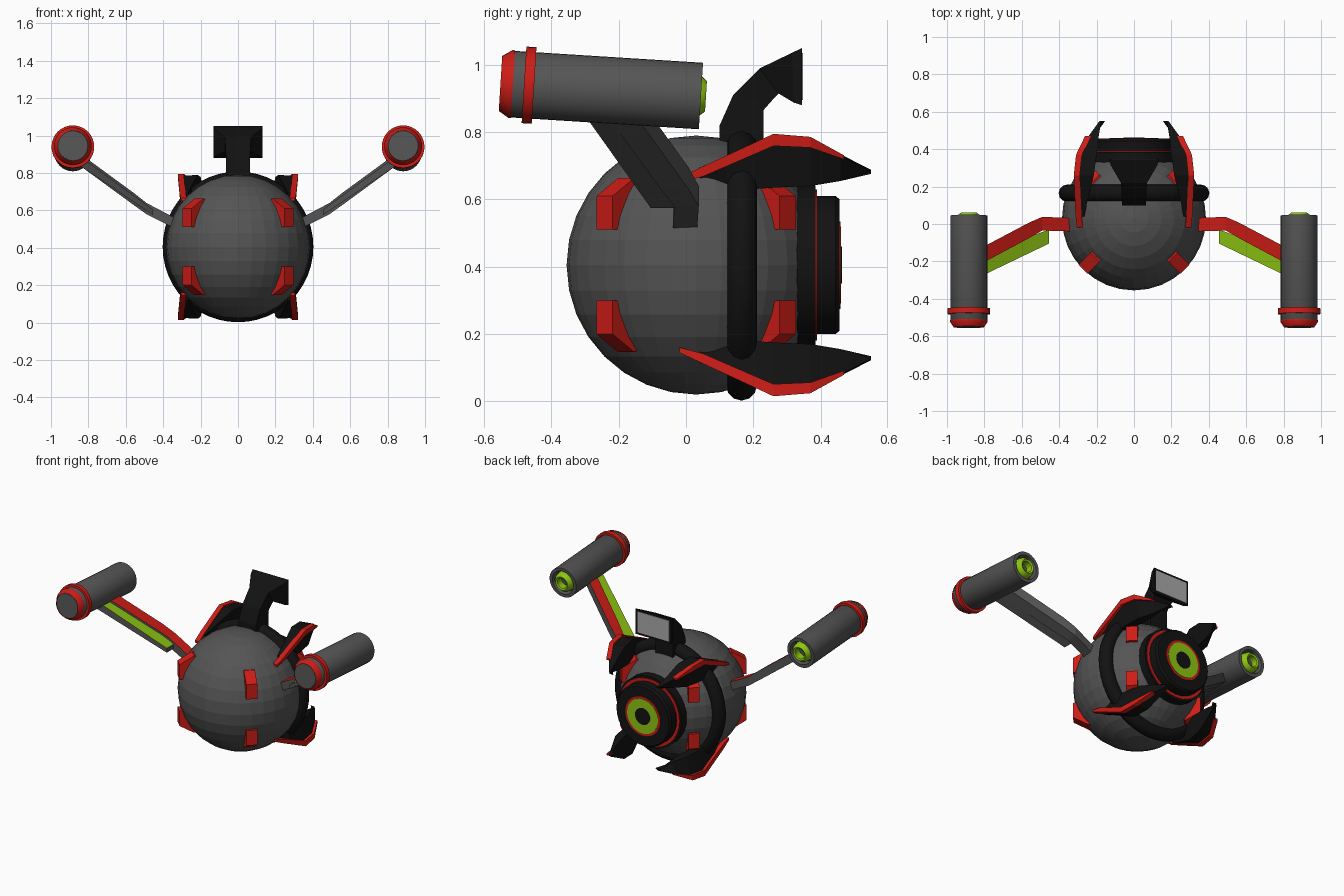
import bpy, bmesh, math
from mathutils import Matrix, Vector

if "Cube" in bpy.data.objects:
    bpy.data.objects.remove(bpy.data.objects["Cube"])


def material(name, rgb):
    m = bpy.data.materials.new(name)
    m.diffuse_color = (*rgb, 1)
    m.use_nodes = True
    m.node_tree.nodes["Principled BSDF"].inputs["Base Color"].default_value = m.diffuse_color
    return m


GREY = material("dark_grey", (0.09, 0.09, 0.09))
BLACK = material("black", (0.006, 0.006, 0.006))
RED = material("red", (0.62, 0.012, 0.008))
GREEN = material("green", (0.27, 0.56, 0.006))
PALE = material("pale_grey", (0.4, 0.4, 0.4))
CZ, CY, R = 0.405, 0.03, 0.385  # body centre and radius


def finish(name, bm, mats, smooth=False):
    bmesh.ops.recalc_face_normals(bm, faces=bm.faces[:])
    me = bpy.data.meshes.new(name)
    bm.to_mesh(me)
    bm.free()
    ob = bpy.data.objects.new(name, me)
    bpy.context.collection.objects.link(ob)
    for m in mats:
        me.materials.append(m)
    if smooth:
        bpy.ops.object.select_all(action='DESELECT')
        ob.select_set(True)
        bpy.context.view_layer.objects.active = ob
        bpy.ops.object.shade_smooth_by_angle(angle=math.radians(35))
    return ob


def loft(name, sections, mats, accent_side=None, closed=False, smooth=False):
    """Skin equal-length point loops; one side may take the second material."""
    bm = bmesh.new()
    rings = [[bm.verts.new(p) for p in s] for s in sections]
    n = len(rings[0])
    pairs = list(zip(rings, rings[1:])) + ([(rings[-1], rings[0])] if closed else [])
    for a, b in pairs:
        for i in range(n):
            j = (i + 1) % n
            f = bm.faces.new((a[i], a[j], b[j], b[i]))
            if i == accent_side:
                f.material_index = 1
    if not closed:
        bm.faces.new(rings[0])
        bm.faces.new(rings[-1])
    return finish(name, bm, mats, smooth)


def lathe(name, profile, mat, centre, tilt=0.0, closed=False, n=32):
    """Revolve (radius, y) points about the y axis."""
    M = Matrix.Translation(centre) @ Matrix.Rotation(tilt, 4, 'X')
    rings = [[M @ Vector((r * math.cos(2 * math.pi * k / n), y, r * math.sin(2 * math.pi * k / n)))
              for k in range(n)] for r, y in profile]
    return loft(name, rings, [mat], closed=closed, smooth=True)


def box_section(x, y0, y1, z0, z1):
    # side 0 (between the first two points) is the top
    return [(x, y0, z1), (x, y1, z1), (x, y1, z0), (x, y0, z0)]


def flip(sections, sx, sz=1):
    return [[(x * sx, y, CZ + (z - CZ) * sz) for x, y, z in s] for s in sections]


# Spherical body
bm = bmesh.new()
bmesh.ops.create_uvsphere(bm, u_segments=32, v_segments=16, radius=R,
                          matrix=Matrix.Translation((0, CY, CZ)))
finish("body", bm, [GREY])

# Black band round the body
band = [(0.357 + 0.046 * math.cos(a), 0.165 + 0.046 * math.sin(a))
        for a in (2 * math.pi * k / 12 for k in range(12))]
lathe("body_band", band, BLACK, (0, 0, CZ), closed=True, n=48)

# Eye
eye = (0, 0, CZ)
lathe("eye_base", [(0.237, 0.30), (0.237, 0.385)], BLACK, eye)
lathe("eye_outer_trim", [(0.224, 0.38), (0.224, 0.39)], RED, eye)
lathe("eye_barrel", [(0.205, 0.38), (0.205, 0.445), (0.195, 0.457)], BLACK, eye)
lathe("eye_inner_trim", [(0.13, 0.44), (0.13, 0.459)], RED, eye)
lathe("eye_iris", [(0.115, 0.44), (0.115, 0.461)], GREEN, eye)
lathe("eye_pupil", [(0.055, 0.44), (0.055, 0.463)], BLACK, eye)

# Top bracket: (front y, front z, back y, back z, half width)
bracket = [(0.10, 0.74, 0.23, 0.72, 0.065), (0.10, 0.82, 0.23, 0.865, 0.065),
           (0.14, 0.91, 0.25, 0.888, 0.065), (0.22, 0.99, 0.275, 0.915, 0.07),
           (0.315, 1.036, 0.32, 0.888, 0.125), (0.345, 1.05, 0.345, 0.88, 0.132)]
loft("screen_bracket", [[(-w, ya, za), (w, ya, za), (w, yb, zb), (-w, yb, zb)]
                        for ya, za, yb, zb, w in bracket], [BLACK])
loft("screen", [[(-0.118, y, 0.895), (0.118, y, 0.895), (0.118, y, 1.035), (-0.118, y, 1.035)]
                for y in (0.34, 0.348)], [PALE])

# Red clips, eight around the body: radial profile, swept across its width
clip = [(0.34, 0.105), (0.385, 0.105), (0.385, 0.205), (0.295, 0.258), (0.265, 0.25)]
for sx in (1, -1):
    for sy in (1, -1):
        for sz in (1, -1):
            c = math.sqrt(0.5)
            secs = [[(sx * c * (r - t), CY + sy * c * (r + t), CZ + sz * h) for r, h in clip]
                    for t in (-0.034, 0.034)]
            loft("body_clip", secs, [RED])

# Claw fins: y, outer x, inner x, top z, bottom z
fin = [(0.04, 0.30, 0.265, 0.69, 0.645), (0.12, 0.305, 0.25, 0.725, 0.625),
       (0.26, 0.31, 0.215, 0.785, 0.635), (0.37, 0.295, 0.20, 0.775, 0.64),
       (0.46, 0.25, 0.19, 0.73, 0.655), (0.55, 0.185, 0.175, 0.684, 0.676)]
# Red edge: y, centre x, top z, thickness
edge = [(-0.02, 0.29, 0.665, 0.015), (0.05, 0.297, 0.698, 0.03), (0.26, 0.306, 0.795, 0.036),
        (0.37, 0.294, 0.786, 0.032), (0.47, 0.246, 0.731, 0.012)]
for sx in (1, -1):
    for sz in (1, -1):
        secs = [[(xo, y, zt), (xi, y, zt + 0.004), (xi + 0.01, y, zb), (xo - 0.03, y, zb)]
                for y, xo, xi, zt, zb in fin]
        loft("claw_fin", flip(secs, sx, sz), [BLACK])
        secs = [[(x - 0.016, y, z), (x + 0.016, y, z), (x + 0.014, y, z - t), (x - 0.016, y, z - t)]
                for y, x, z, t in edge]
        loft("claw_fin_edge", flip(secs, sx, sz), [RED])

# Arms and side barrels
TILT = math.radians(-3.6)
for sx in (1, -1):
    arm = [box_section(0.32, -0.04, 0.032, 0.495, 0.55),
           box_section(0.49, -0.035, 0.038, 0.58, 0.64),
           box_section(0.56, -0.075, 0.008, 0.63, 0.695),
           box_section(0.84, -0.225, -0.14, 0.835, 0.90)]
    loft("arm", flip(arm, sx), [GREY, RED], accent_side=0)
    brace = [box_section(0.455, -0.105, -0.03, 0.575, 0.605),
             box_section(0.84, -0.29, -0.17, 0.835, 0.885)]
    loft("arm_brace", flip(brace, sx), [GREY, GREEN], accent_side=0)

    c = (sx * 0.883, -0.25, 0.926)
    lathe("barrel", [(0.08, -0.298), (0.099, -0.27), (0.099, 0.295), (0.078, 0.295),
                     (0.07, 0.26)], GREY, c, TILT)
    lathe("barrel_front_trim", [(0.082, -0.27), (0.082, -0.302), (0.101, -0.272),
                                (0.101, -0.265)], RED, c, TILT, closed=True)
    lathe("barrel_front_cap", [(0.078, -0.28), (0.078, -0.301)], GREY, c, TILT)
    lathe("barrel_ring", [(0.095, -0.232), (0.114, -0.232), (0.114, -0.202), (0.095, -0.202)],
          RED, c, TILT, closed=True)
    lathe("barrel_muzzle", [(0.066, 0.25), (0.062, 0.29), (0.045, 0.31), (0.034, 0.305),
                            (0.034, 0.25)], GREEN, c, TILT, closed=True)
